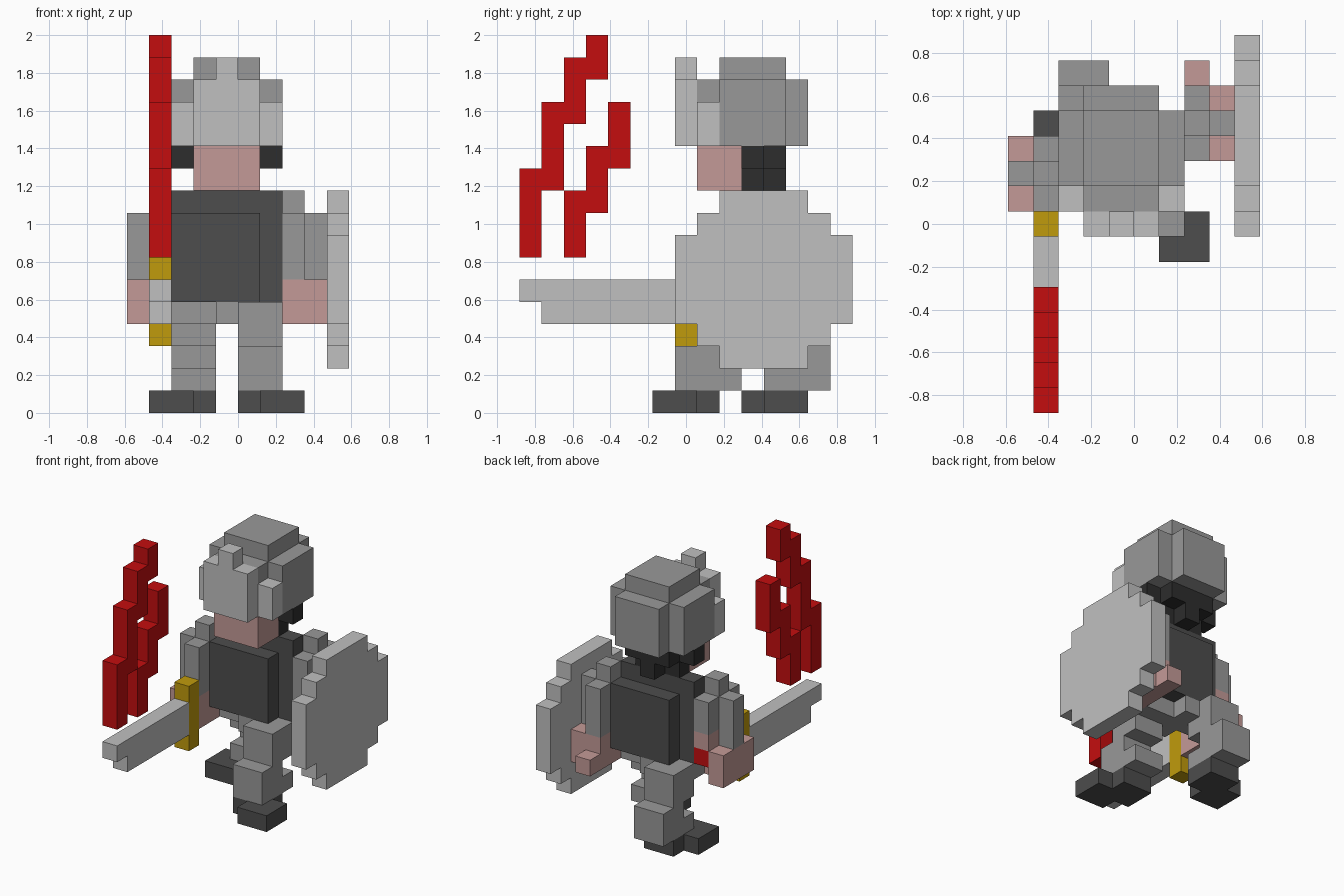
import bpy, bmesh
from mathutils import Matrix, Vector

old = bpy.data.objects.get("Cube")
if old:
    bpy.data.objects.remove(old, do_unlink=True)

U = 2 / 17                 # size of one block
OFFSET = Vector((0, -7.5, 0))


def srgb(h):
    out = []
    for i in (0, 2, 4):
        c = int(h[i:i + 2], 16) / 255
        out.append(c / 12.92 if c <= 0.04045 else ((c + 0.055) / 1.055) ** 2.4)
    return (*out, 1)


def material(name, h):
    m = bpy.data.materials.new(name)
    m.use_nodes = True
    col = srgb(h)
    m.diffuse_color = col
    bsdf = next(n for n in m.node_tree.nodes if n.type == 'BSDF_PRINCIPLED')
    bsdf.inputs["Base Color"].default_value = col
    bsdf.inputs["Roughness"].default_value = 0.8
    return m


LIGHT = material("light steel", "C0C0C0")
STEEL = material("mid steel", "999999")
DARK = material("dark iron", "4D4D4D")
BLACK = material("black hair", "2D2D2D")
SKIN = material("skin", "C49A97")
RED = material("flame red", "C40D0F")
GOLD = material("gold", "C09B0C")


def part(name, mat, *boxes):
    """One object from block boxes given as (x0, x1, y0, y1, z0, z1)."""
    bm = bmesh.new()
    for x0, x1, y0, y1, z0, z1 in boxes:
        centre = (Vector((x0 + x1, y0 + y1, z0 + z1)) / 2 + OFFSET) * U
        size = Vector((x1 - x0, y1 - y0, z1 - z0)) * U
        bmesh.ops.create_cube(bm, size=1, matrix=Matrix.Translation(centre) @ Matrix.Diagonal((*size, 1)))
    me = bpy.data.meshes.new(name)
    bm.to_mesh(me)
    bm.free()
    me.materials.append(mat)
    ob = bpy.data.objects.new(name, me)
    bpy.context.collection.objects.link(ob)
    return ob


def turned(box):
    """Half turn about the body's vertical axis, from left side to right side."""
    x0, x1, y0, y1, z0, z1 = box
    return (-1 - x1, -1 - x0, 20 - y1 + 0, 20 - y0 + 0, z0, z1)


# Feet: two staggered blocks each
part("left_foot", DARK, (1, 3, 6, 8, 0, 1), (0, 2, 7, 9, 0, 1))
part("right_foot", DARK, (-4, -2, 10, 12, 0, 1), (-3, -1, 11, 13, 0, 1))

# Legs in mid stride
part("left_leg", STEEL, (0, 2, 7, 9, 1, 3), (0, 2, 9, 10, 1, 2), (0, 2, 8, 10, 3, 5))
part("right_leg", STEEL, (-3, -1, 12, 14, 1, 3), (-3, -1, 11, 12, 1, 2), (-3, -1, 11, 13, 3, 5))
part("pelvis", STEEL, (-1, 0, 9, 12, 4, 5), (0, 2, 10, 11, 4, 5), (-3, -1, 10, 11, 4, 5))

# Torso, twisted by a sideways step, with a narrower collar
part("torso", DARK, (-3, 1, 9, 10, 5, 9), (-3, 2, 10, 11, 5, 9), (-2, 2, 11, 12, 5, 9))
part("collar", DARK, (-3, 2, 10, 11, 9, 10))

# Arms: a wide inner slab, a narrow outer slab and a shoulder block
part("left_arm", STEEL, (2, 3, 10, 13, 6, 9), (3, 4, 11, 12, 6, 9), (2, 3, 11, 12, 9, 10))
part("right_arm", STEEL, (-4, -3, 8, 10, 6, 9), (-4, -3, 10, 11, 7, 9),
     (-5, -4, 9, 10, 6, 9), (-4, -3, 9, 10, 9, 10))

# Hands
part("left_hand", SKIN, (2, 4, 10, 13, 4, 6), (2, 3, 13, 14, 4, 5))
part("right_hand", SKIN, (-5, -4, 8, 11, 4, 6), (-4, -3, 8, 10, 4, 6), (-4, -3, 10, 11, 6, 7))

# Head
part("face", SKIN, (-2, 1, 8, 10, 10, 12))
part("hair", BLACK, (-3, 2, 10, 11, 11, 12), (-2, 1, 11, 12, 11, 12),
     (-2, 1, 10, 11, 10, 11), (-1, 0, 11, 12, 10, 11))

# Helmet dome with raised front plate, crest and cheek guards
part("helmet", STEEL, (-3, 2, 9, 12, 12, 15), (-2, 1, 12, 13, 12, 15),
     (-2, 1, 8, 9, 12, 15), (-2, 1, 9, 12, 15, 16))
part("helmet_front_plate", LIGHT, (-2, 1, 7, 8, 12, 15), (-1, 0, 7, 8, 15, 16))
part("cheek_guards", LIGHT, (-3, -2, 8, 9, 12, 14), (1, 2, 8, 9, 12, 14))

# Round shield, built as stepped rows
part("shield", LIGHT, (4, 5, 9, 13, 2, 3), (4, 5, 8, 14, 3, 4), (4, 5, 7, 15, 4, 8),
     (4, 5, 8, 14, 8, 9), (4, 5, 9, 13, 9, 10))

# Sword
part("sword_blade", LIGHT, (-4, -3, 0, 7, 5, 6), (-4, -3, 1, 7, 4, 5))
part("sword_guard", GOLD, (-4, -3, 7, 8, 3, 7))
part("sword_grip", RED, (-4, -3, 10, 11, 5, 6))

# Two stepped flames above the blade, as (row, bottom, top)
for name, columns in (("tall_flame", ((0, 7, 11), (1, 10, 14), (2, 13, 16), (3, 15, 17))),
                      ("short_flame", ((2, 7, 10), (3, 9, 12), (4, 11, 14)))):
    part(name, RED, *[(-4, -3, y, y + 1, a, b) for y, a, b in columns])
